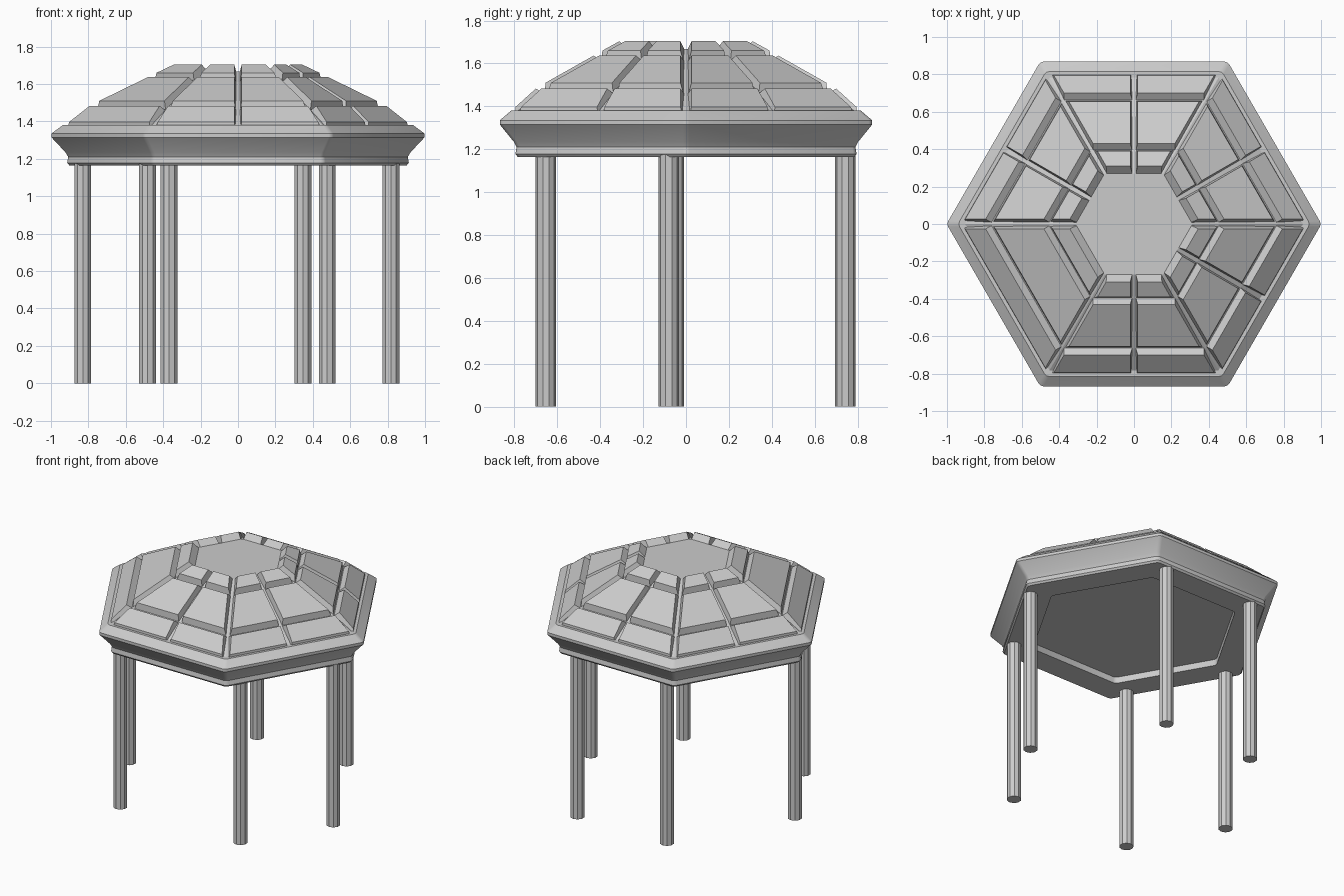
import bpy, bmesh, math
from mathutils import Vector

if "Cube" in bpy.data.objects:
    bpy.data.objects.remove(bpy.data.objects["Cube"])

T30 = math.tan(math.radians(30))


def make_object(name, bm):
    bmesh.ops.recalc_face_normals(bm, faces=bm.faces)
    mesh = bpy.data.meshes.new(name)
    bm.to_mesh(mesh)
    bm.free()
    ob = bpy.data.objects.new(name, mesh)
    bpy.context.collection.objects.link(ob)
    return ob


def hex_ring(apothem, z, rounding):
    # Hexagon with corners on the x axis, optionally rounded
    pts = []
    for k in range(6):
        c = math.radians(60 * k)
        d = (apothem - rounding) / math.cos(math.radians(30))
        for off in ((-30, 0, 30) if rounding else (0,)):
            t = c + math.radians(off)
            pts.append((d * math.cos(c) + rounding * math.cos(t),
                        d * math.sin(c) + rounding * math.sin(t), z))
    return pts


def hex_lathe(name, profile, rounding=0.0):
    # Sweep an (apothem, z) profile around the hexagon and cap both ends
    bm = bmesh.new()
    rings = [[bm.verts.new(p) for p in hex_ring(a, z, rounding)] for a, z in profile]
    n = len(rings[0])
    for r0, r1 in zip(rings, rings[1:]):
        for i in range(n):
            j = (i + 1) % n
            bm.faces.new((r0[i], r0[j], r1[j], r1[i]))
    bm.faces.new(rings[0])
    bm.faces.new(rings[-1])
    return make_object(name, bm)


# Moulded roof rim with a shallow recessed ceiling
rim = hex_lathe("roof_rim", [
    (0.61, 1.21), (0.61, 1.165), (0.785, 1.165), (0.795, 1.178), (0.79, 1.21),
    (0.803, 1.235), (0.868, 1.315), (0.868, 1.335), (0.815, 1.38)], 0.03)
bpy.context.view_layer.objects.active = rim
rim.select_set(True)
bpy.ops.object.shade_smooth_by_angle(angle=math.radians(36))

# Roof core: visible in the seams and as the flat top
hex_lathe("roof_core", [(0.79, 1.36), (0.79, 1.375), (0.665, 1.46),
                        (0.395, 1.612), (0.27, 1.668)])


def panel(name, sector, ring, left, right):
    # Tilted plate; left/right are -1, 0 or 1 (sector corner, middle, corner)
    a0, z0, a1, z1, ab, zb = ring
    phi = math.radians(30 + 60 * sector)
    u = Vector((math.cos(phi), math.sin(phi), 0))
    v = Vector((-math.sin(phi), math.cos(phi), 0))
    bm = bmesh.new()

    def row(a, z, top):
        def gap(side):
            if top:
                return 0.03 if side else 0.02
            return 0.01
        lo = left * a * T30 + gap(left)
        hi = right * a * T30 - gap(right)
        return [bm.verts.new(u * a + v * s + Vector((0, 0, z))) for s in (lo, hi)]

    loop = [row(a0 + 0.004, z0 - 0.06, False), row(a0, z0, True),
            row(a1, z1, True), row(ab, zb, False)]
    for i in range(4):
        p, q = loop[i], loop[(i + 1) % 4]
        bm.faces.new((p[0], p[1], q[1], q[0]))
    for s in (0, 1):
        bm.faces.new([r[s] for r in loop])
    make_object(name, bm)


# Three rings of roof plates: lower edge, upper edge, inner foot
RINGS = {
    "lower": (0.795, 1.397, 0.70, 1.483, 0.663, 1.46),
    "middle": (0.655, 1.51, 0.43, 1.637, 0.395, 1.61),
    "upper": (0.39, 1.66, 0.31, 1.704, 0.27, 1.667),
}
for ring_name, ring in RINGS.items():
    for sector in range(6):
        # One side of the roof has undivided plates
        spans = [(-1, 1)] if sector == 3 else [(-1, 0), (0, 1)]
        for i, (l, r) in enumerate(spans):
            panel(f"{ring_name}_roof_plate_{sector}_{i}", sector, ring, l, r)

# Six ten-sided posts
POSTS = {
    "front_left": (-0.483, -0.653), "front_right": (0.477, -0.653),
    "left": (-0.83, -0.057), "right": (0.817, -0.08),
    "back_left": (-0.368, 0.743), "back_right": (0.347, 0.743),
}
for name, (x, y) in POSTS.items():
    bpy.ops.mesh.primitive_cylinder_add(vertices=10, radius=0.0475, depth=1.18,
                                        location=(x, y, 0.59))
    bpy.context.object.name = name + "_post"
